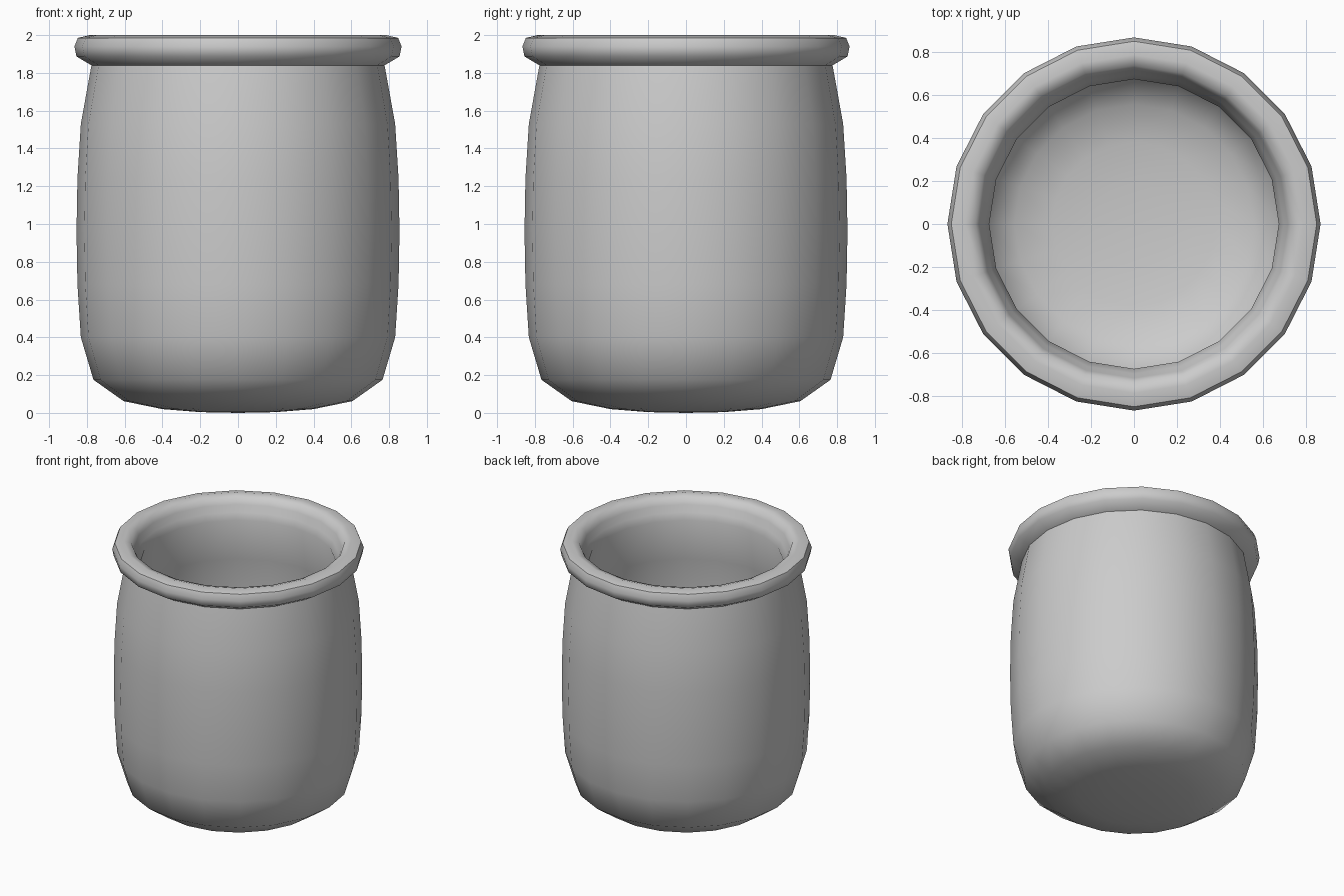
import bpy, bmesh, math

if "Cube" in bpy.data.objects:
    bpy.data.objects.remove(bpy.data.objects["Cube"])

SIDES = 20


def lathe(name, profile):
    """Revolve an (r, z) profile about the z axis."""
    bm = bmesh.new()
    rings = []
    for r, z in profile:
        if r == 0:
            rings.append([bm.verts.new((0, 0, z))] * SIDES)
        else:
            rings.append([bm.verts.new((r * math.cos(2 * math.pi * i / SIDES),
                                        r * math.sin(2 * math.pi * i / SIDES), z))
                          for i in range(SIDES)])
    for a, b in zip(rings, rings[1:]):
        for i in range(SIDES):
            j = (i + 1) % SIDES
            corners = list(dict.fromkeys((a[i], a[j], b[j], b[i])))
            bm.faces.new(corners)
    bmesh.ops.recalc_face_normals(bm, faces=bm.faces)
    mesh = bpy.data.meshes.new(name)
    bm.to_mesh(mesh)
    bm.free()
    obj = bpy.data.objects.new(name, mesh)
    bpy.context.collection.objects.link(obj)
    bpy.ops.object.select_all(action='DESELECT')
    bpy.context.view_layer.objects.active = obj
    obj.select_set(True)
    bpy.ops.object.shade_smooth_by_angle(angle=math.radians(50))
    return obj


# Rounded outer wall, from the base centre up to the neck
outer = [(0, 0), (0.2, 0.004), (0.4, 0.02), (0.605, 0.062), (0.765, 0.175),
         (0.832, 0.4), (0.85, 0.68), (0.855, 0.96), (0.85, 1.24),
         (0.832, 1.53), (0.776, 1.84)]

# Rolled rim
rim = [(0.855, 1.887), (0.866, 1.94), (0.848, 1.985), (0.785, 2.0),
       (0.735, 1.985), (0.715, 1.94), (0.695, 1.89)]

# Inner wall, from the neck down to the floor
inner = [(0.672, 1.84), (0.73, 1.52), (0.75, 1.24), (0.755, 0.96),
         (0.75, 0.68), (0.733, 0.43), (0.68, 0.25), (0.555, 0.155),
         (0.38, 0.12), (0.19, 0.104), (0, 0.1)]

lathe("jar", outer + rim + inner)
